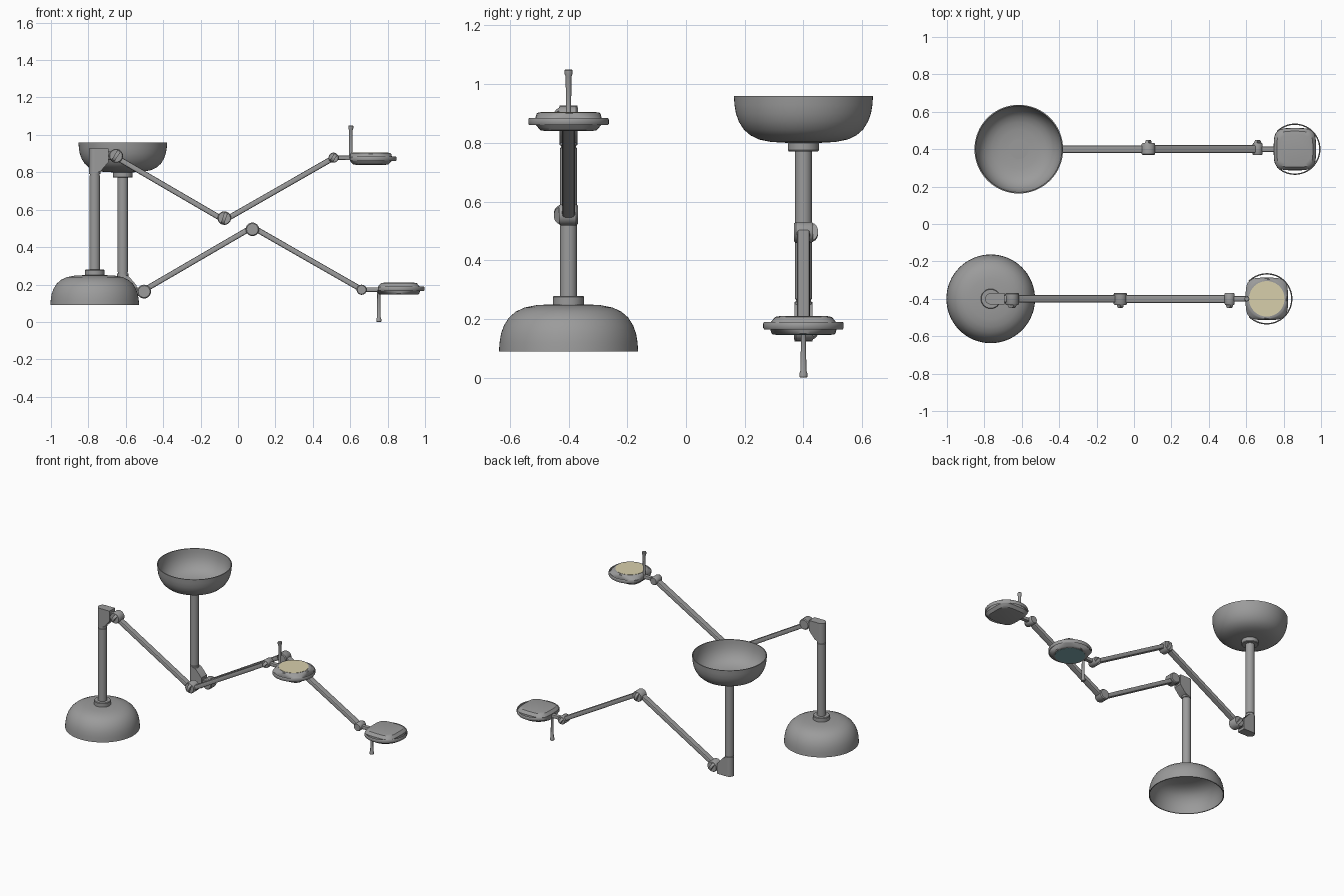
import bpy, bmesh, math
from mathutils import Vector, Matrix

if "Cube" in bpy.data.objects:
    bpy.data.objects.remove(bpy.data.objects["Cube"])

def material(name, r, g, b):
    m = bpy.data.materials.new(name)
    m.diffuse_color = (r, g, b, 1)
    m.use_nodes = True
    m.node_tree.nodes["Principled BSDF"].inputs["Base Color"].default_value = m.diffuse_color
    return m

GREY = material("grey metal", 0.33, 0.33, 0.33)
TAN = material("warm light", 0.68, 0.62, 0.41)
TEAL = material("dark teal glass", 0.22, 0.41, 0.43)

place = Matrix()
prefix = ""

def loft(name, rings, mat=GREY, angle=35):
    """Skin a list of equal-length point rings and cap both ends."""
    bm = bmesh.new()
    vs = [[bm.verts.new(place @ Vector(p)) for p in ring] for ring in rings]
    n = len(vs[0])
    for a, b in zip(vs, vs[1:]):
        for i in range(n):
            j = (i + 1) % n
            bm.faces.new((a[i], a[j], b[j], b[i]))
    bm.faces.new(vs[0])
    bm.faces.new(vs[-1])
    bmesh.ops.recalc_face_normals(bm, faces=bm.faces)
    for f in bm.faces:
        f.smooth = True
    for e in bm.edges:
        e.smooth = e.calc_face_angle(0) < math.radians(angle)
    me = bpy.data.meshes.new(prefix + name)
    bm.to_mesh(me)
    bm.free()
    me.materials.append(mat)
    ob = bpy.data.objects.new(prefix + name, me)
    bpy.context.collection.objects.link(ob)
    return ob

def oval(n_sides, a, b, power=2):
    """Superellipse outline: power 2 is round, higher is squarer."""
    pts = []
    for i in range(n_sides):
        t = 2 * math.pi * i / n_sides
        c, s = math.cos(t), math.sin(t)
        k = (abs(c) ** power + abs(s) ** power) ** (-1 / power)
        pts.append((a * k * c, b * k * s))
    return pts

def lathe(name, x, profile, mat=GREY, sides=48):
    """Turned part around the vertical line at x; profile is (radius, z)."""
    return loft(name, [[(x + u, Y + v, z) for u, v in oval(sides, r, r)]
                       for r, z in profile], mat)

def prism(name, outline, y0, y1):
    """Side outline in x, z extruded along y."""
    return loft(name, [[(x, Y + y, z) for x, z in outline] for y in (y0, y1)])

def beam(name, p, q, width, height):
    """Rounded bar between two (x, z) points."""
    d = (Vector(q) - Vector(p)).normalized()
    sec = oval(24, width / 2, height / 2, 5)
    return loft(name, [[(c[0] - d.y * v, Y + u, c[1] + d.x * v) for u, v in sec]
                       for c in (p, q)])

def joint(name, x, z, r, tilt):
    """Pivot disc with a half-round finger grip on its front."""
    ring = oval(32, 1, 1)
    steps = ((0.85, 0.032), (1, 0.026), (1, -0.026), (0.9, -0.032))
    loft(name + "_disc", [[(x + u * r * k, Y + y, z + v * r * k) for u, v in ring]
                          for k, y in steps])
    c, s = math.cos(tilt), math.sin(tilt)
    arc = [math.pi * i / 16 for i in range(17)]
    loft(name + "_grip", [[(x + 0.85 * r * math.cos(t) * c - w * s,
                            Y - 0.028 - 0.022 * math.sin(t),
                            z + 0.85 * r * math.cos(t) * s + w * c) for t in arc]
                          for w in (-0.009, 0.009)])

Y = -0.4          # depth of the upright lamp
BX, HX = -0.766, 0.71   # base and head centres

def lamp(face):
    # hollow dome base
    outer = [(0.237, 0.09), (0.235, 0.12), (0.230, 0.15), (0.220, 0.178), (0.203, 0.205),
             (0.180, 0.225), (0.150, 0.239), (0.110, 0.247), (0.060, 0.25), (0.004, 0.251)]
    inner = [(max(r - 0.006, 0.003), z - 0.006 * (i > 0)) for i, (r, z) in enumerate(outer)]
    lathe("base_dome", BX, outer[::-1] + inner, sides=64)
    # post with collar
    lathe("base_collar", BX, [(0.053, 0.2405), (0.053, 0.275), (0.050, 0.279)])
    lathe("post", BX, [(0.029, 0.2395), (0.029, 0.782), (0.026, 0.784),
                       (0.026, 0.790), (0.029, 0.792), (0.029, 0.82)])
    # socket on top of the post
    lathe("socket_round", BX, [(0.030, 0.792), (0.030, 0.927)])
    prism("socket_block", [(BX, 0.927), (-0.692, 0.927), (-0.692, 0.855),
                           (-0.735, 0.805), (BX, 0.795)], -0.03, 0.03)
    # arms and pivots
    shoulder, elbow, wrist = (-0.652, 0.888), (-0.073, 0.555), (0.511, 0.878)
    beam("shoulder_link", (-0.70, 0.888), shoulder, 0.04, 0.045)
    beam("lower_arm", (-0.652, 0.880), (-0.073, 0.543), 0.04, 0.029)
    beam("upper_arm", (-0.073, 0.543), (0.511, 0.877), 0.043, 0.029)
    joint("shoulder", *shoulder, 0.037, 1.0)
    joint("elbow", *elbow, 0.036, 1.25)
    joint("wrist", *wrist, 0.027, 1.0)
    # neck and handle
    beam("neck", wrist, (0.63, 0.877), 0.028, 0.024)
    lathe("handle", 0.603, [(0.010, 0.865), (0.010, 0.90), (0.0085, 0.905), (0.010, 1.025),
                            (0.0135, 1.035), (0.0135, 1.047), (0.011, 1.05)], sides=24)
    # head body: rounded square blending to a round front
    layers = [(0.080, 0.840, 4), (0.096, 0.843, 4), (0.104, 0.852, 4), (0.112, 0.862, 4),
              (0.113, 0.882, 4), (0.112, 0.888, 3), (0.109, 0.899, 2.2), (0.104, 0.903, 2)]
    loft("head_body", [[(HX + u, Y + v, z) for u, v in oval(64, a, a, p)]
                       for a, z, p in layers])
    lathe("light_disc", HX, [(0.095, 0.900), (0.095, 0.9045)], face, 64)
    # open grip ring around the head, with a gap at the neck
    sec = [(0.130, 0.863), (0.134, 0.860), (0.137, 0.865), (0.137, 0.880),
           (0.134, 0.885), (0.130, 0.882)]
    angles = [math.radians(-135 + 270 * i / 60) for i in range(61)]
    loft("head_ring", [[(HX + r * math.cos(t), Y + r * math.sin(t), z) for r, z in sec]
                       for t in angles])

# upright floor lamp
prefix = "upright_"
lamp(TAN)
# ceiling lamp: same build turned upside down
prefix = "hanging_"
place = Matrix.Translation((0.15, 0, 1.05)) @ Matrix.Rotation(math.pi, 4, 'X')
lamp(TEAL)
